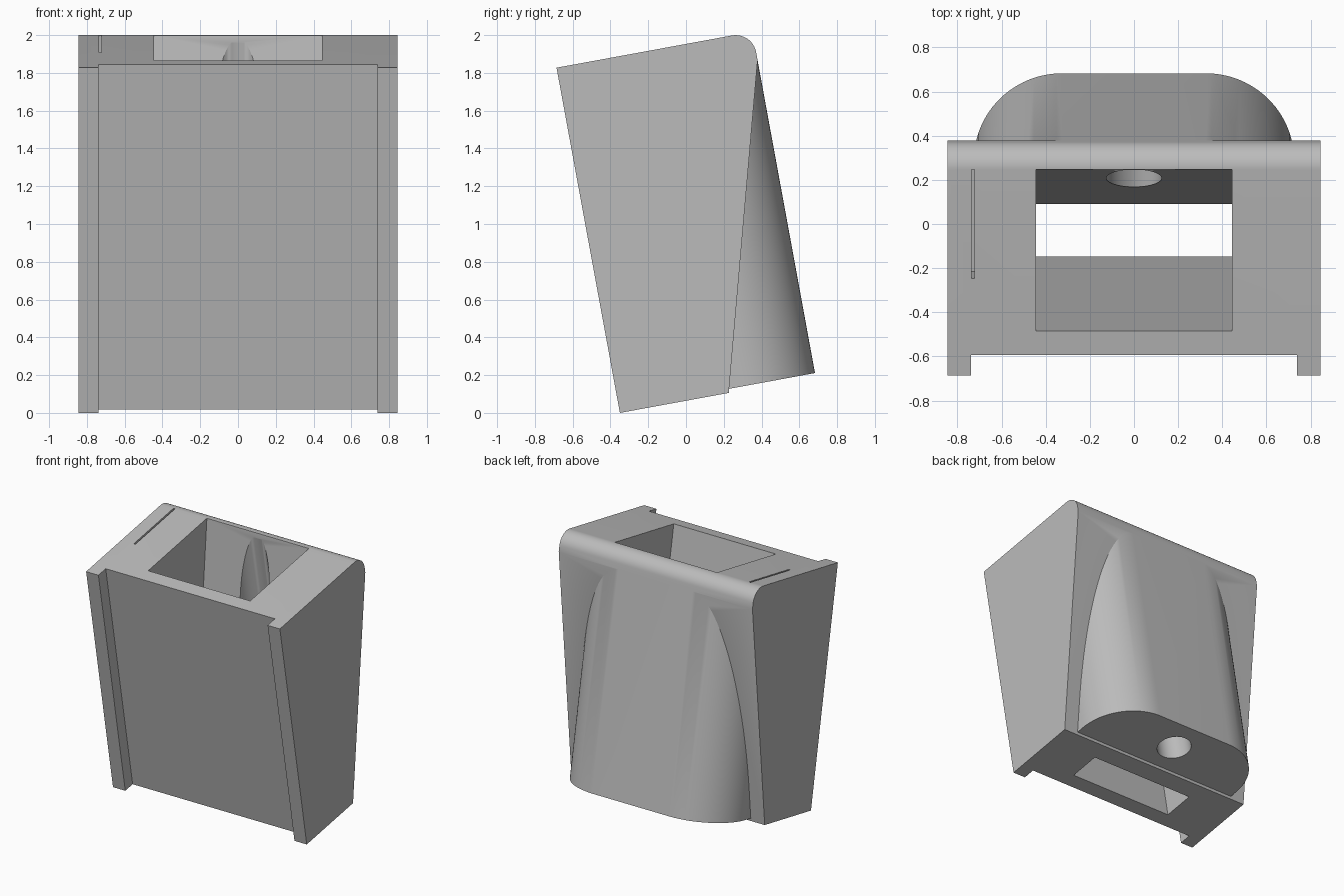
import bpy, bmesh, math
from mathutils import Matrix, Vector

if "Cube" in bpy.data.objects:
    bpy.data.objects.remove(bpy.data.objects["Cube"], do_unlink=True)

TILT = math.radians(10.4)
HEIGHT, DEPTH, HALF_WIDTH = 1.858, 1.054, 0.845
ROUND = 0.11

grey = bpy.data.materials.new("light_grey")
grey.use_nodes = True
colour = (0.5, 0.5, 0.5, 1)
grey.diffuse_color = colour
grey.node_tree.nodes["Principled BSDF"].inputs["Base Color"].default_value = colour


def prism(name, points, direction):
    """Extrude a closed outline along a direction."""
    bm = bmesh.new()
    face = bm.faces.new([bm.verts.new(p) for p in points])
    new = bmesh.ops.extrude_face_region(bm, geom=[face])["geom"]
    bmesh.ops.translate(bm, vec=direction,
                        verts=[v for v in new if isinstance(v, bmesh.types.BMVert)])
    bmesh.ops.recalc_face_normals(bm, faces=bm.faces)
    mesh = bpy.data.meshes.new(name)
    bm.to_mesh(mesh)
    bm.free()
    mesh.materials.append(grey)
    ob = bpy.data.objects.new(name, mesh)
    bpy.context.collection.objects.link(ob)
    return ob


def side_prism(name, outline, x0, x1):
    """Extrude a side outline (depth, height) across the width."""
    return prism(name, [(x0, u, v) for u, v in outline], Vector((x1 - x0, 0, 0)))


def arc(cx, cy, r, start, end, steps):
    angles = [math.radians(start + (end - start) * i / steps) for i in range(steps + 1)]
    return [(cx + r * math.cos(a), cy + r * math.sin(a)) for a in angles]


def combine(target, tool, operation):
    mod = target.modifiers.new(operation, "BOOLEAN")
    mod.operation, mod.object, mod.solver = operation, tool, "EXACT"
    graph = bpy.context.evaluated_depsgraph_get()
    mesh = bpy.data.meshes.new_from_object(target.evaluated_get(graph))
    target.modifiers.clear()
    target.data = mesh
    bpy.data.objects.remove(tool, do_unlink=True)


# Main body with rounded top rear edge and sloping back
outline = [(0, 0), (0.586, 0), (DEPTH, 1.705)]
outline += arc(DEPTH - ROUND, HEIGHT - ROUND, ROUND, 0, 90, 16) + [(0, HEIGHT)]
body = side_prism("holder_body", outline, -HALF_WIDTH, HALF_WIDTH)

# Rounded bulge on the back
right = arc(0.325, DEPTH - 0.4, 0.4, 0, 90, 24)
left = [(-x, u) for x, u in reversed(right)]
section = [(0.725, 0.5)] + right + left + [(-0.725, 0.5)]
bulge = prism("bulge", [(x, u, 0.021) for x, u in section], Vector((0, 0, 1.70)))
combine(body, bulge, "UNION")

# Front recess between the side rails
recess = [(-0.2, -0.2), (0.093, -0.2), (0.093, 2.2), (-0.2, 2.2)]
combine(body, side_prism("recess", recess, -0.738, 0.738), "DIFFERENCE")

# Tapering pocket open at top and bottom
slope = (0.949 - 0.447) / HEIGHT
pocket = [(0.205, -0.1), (0.447 - 0.1 * slope, -0.1),
          (0.949 + 0.1 * slope, HEIGHT + 0.1), (0.205, HEIGHT + 0.1)]
combine(body, side_prism("pocket", pocket, -0.445, 0.445), "DIFFERENCE")

# Round bore from the bulge base into the pocket
bore = [(x, u, -0.2) for x, u in arc(0, 0.82, 0.125, 0, 352.5, 47)]
combine(body, prism("bore", bore, Vector((0, 0, 2.02))), "DIFFERENCE")

# Thin slot in the top
slot = [(0.446, HEIGHT - 0.17), (0.949, HEIGHT - 0.17),
        (0.949, HEIGHT + 0.1), (0.446, HEIGHT + 0.1)]
combine(body, side_prism("slot", slot, -0.737, -0.723), "DIFFERENCE")

# Lean the whole part backwards onto its front lower edge
body.data.transform(Matrix.Translation((0, -0.35, 0)) @ Matrix.Rotation(TILT, 4, "X"))
bpy.context.view_layer.objects.active = body
body.select_set(True)
bpy.ops.object.shade_smooth_by_angle(angle=math.radians(25))
